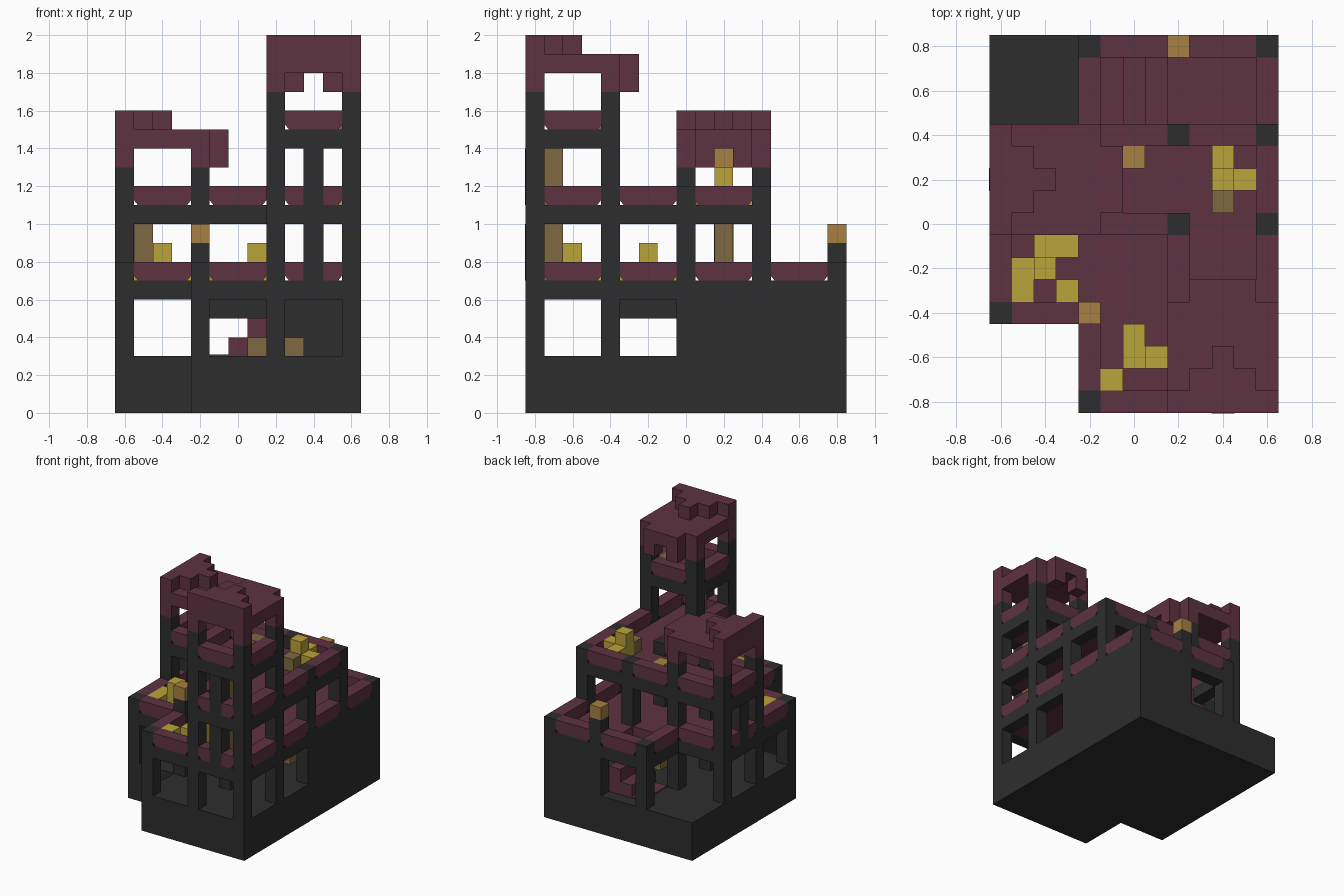
import bpy, bmesh
from mathutils import Vector

cube = bpy.data.objects.get("Cube")
if cube:
    bpy.data.objects.remove(cube, do_unlink=True)


def material(name, rgb):
    m = bpy.data.materials.new(name)
    m.use_nodes = True
    m.diffuse_color = (*rgb, 1)
    m.node_tree.nodes["Principled BSDF"].inputs["Base Color"].default_value = (*rgb, 1)
    return m


DARK = material("charcoal", (.027, .027, .027))
PLUM = material("plum", (.112, .032, .054))
GOLD = material("gold", (.5, .366, .042))
TAN = material("tan", (.38, .216, .054))
BROWN = material("brown", (.216, .138, .054))

parts = {}


def part(name, mat):
    return parts.setdefault(name, (mat, bmesh.new()))[1]


def box(name, mat, x0, x1, y0, y1, z0, z1):
    bm = part(name, mat)
    size = Vector((x1 - x0, y1 - y0, z1 - z0))
    mid = Vector((x0 + x1, y0 + y1, z0 + z1)) / 2
    for v in bmesh.ops.create_cube(bm, size=1)["verts"]:
        v.co = v.co * size + mid


def block(name, mat, x, y, z0, z1):
    box(name, mat, x - .05, x + .05, y - .05, y + .05, z0, z1)


def gx(i):
    return -.6 + .4 * i


def gy(j):
    return -.8 + .4 * j


# An edge is (axis, i, j): it starts at node i, j and runs along the axis
def cell_edges(c):
    i, j = c
    return [("x", i, j), ("x", i, j + 1), ("y", i, j), ("y", i + 1, j)]


def bar(name, mat, edge, z0, z1):
    axis, i, j = edge
    x, y = gx(i), gy(j)
    if axis == "x":
        box(name, mat, x + .05, x + .35, y - .05, y + .05, z0, z1)
    else:
        box(name, mat, x - .05, x + .05, y + .05, y + .35, z0, z1)


# Parapet with clipped lower corners
def parapet(edge, z):
    axis, i, j = edge
    bm = part("parapets", PLUM)
    profile = [(.05, .1), (.05, .025), (.07, 0), (.33, 0), (.35, .025), (.35, .1)]

    def place(u, w, h):
        x, y = gx(i), gy(j)
        return (x + u, y + w, z + h) if axis == "x" else (x + w, y + u, z + h)

    face = bm.faces.new([bm.verts.new(place(u, -.05, h)) for u, h in profile])
    new = bmesh.ops.extrude_face_region(bm, geom=[face])["geom"]
    shift = (0, .1, 0) if axis == "x" else (.1, 0, 0)
    bmesh.ops.translate(bm, vec=shift, verts=[g for g in new if isinstance(g, bmesh.types.BMVert)])


# One storey: posts, beams, floor slab above and parapets round the rim
def storey(cells, z, holes=()):
    count = {}
    for c in cells:
        for e in cell_edges(c):
            count[e] = count.get(e, 0) + 1
        if c not in holes:
            x, y = gx(c[0]), gy(c[1])
            box("floor_slabs", PLUM, x + .05, x + .35, y + .05, y + .35, z + .3, z + .4)
    nodes = {(i + a, j + b) for i, j in cells for a in (0, 1) for b in (0, 1)}
    for i, j in sorted(nodes):
        block("posts", DARK, gx(i), gy(j), z, z + .5)
    for e, n in count.items():
        if n == 1:
            bar("rim_beams", DARK, e, z + .3, z + .4)
            parapet(e, z + .4)
        else:
            bar("inner_beams", PLUM, e, z + .3, z + .4)


# Broken crown: short posts, roof, stepped ridge on the outer side, overhang inside
def crown(cx, cy, z, out):
    out = Vector(out)
    side = Vector((-out.y, out.x))
    for a in (-.2, .2):
        for b in (-.2, .2):
            block("crown_posts", DARK, cx + a, cy + b, z, z + .2)
            block("crown_caps", PLUM, cx + a, cy + b, z + .2, z + .3)
    box("crown_roofs", PLUM, cx - .25, cx + .25, cy - .25, cy + .25, z + .3, z + .4)
    for s in range(-2, 3):
        for k in range(3 - abs(s)):
            p = side * s * .1 + out * (.2 - k * .1)
            block("crown_ridges", PLUM, cx + p.x, cy + p.y, z + .4, z + .5)
        if abs(s) < 2:
            p = side * s * .1 - out * .3
            block("crown_overhangs", PLUM, cx + p.x, cy + p.y, z + (.2 if s else .3), z + .4)


# Plinth
box("plinth", DARK, -.25, .65, -.85, .85, 0, .3)
box("plinth_wing", DARK, -.65, -.25, -.45, .85, 0, .3)

# Storeys
ground = [(i, j) for i in range(3) for j in range(4) if (i, j) not in ((0, 0), (0, 3))]
storey(ground, .3, holes=[(1, 3)])
storey([(2, 0), (2, 1), (2, 2), (1, 2), (0, 2)], .7)
storey([(2, 0)], 1.1)
crown(.4, -.6, 1.5, (0, -1))
crown(-.4, .2, 1.1, (-1, 0))

# Closed ground walls and low inner lintels
for e in (("y", 3, 2), ("y", 3, 3), ("x", 2, 4)):
    bar("ground_walls", DARK, e, .3, .6)
for e in (("x", 1, 2), ("y", 1, 1)):
    bar("inner_lintels", DARK, e, .5, .6)

# Window mullions with a brown shutter column behind each
for x, y, dx, dy, z in ((.4, -.8, 0, .1, .7), (.4, -.8, 0, .1, 1.1), (-.6, .2, .1, 0, .7)):
    box("mullions", DARK, x - .052, x + .052, y - .052, y + .052, z, z + .3)
    block("shutter_columns", BROWN, x + dx, y + dy, z, z + .3)

# Taller posts with tan caps, and other tan blocks
for x, y in ((-.2, -.4), (.2, .8)):
    block("tall_posts", DARK, x, y, .8, .9)
    block("tan_caps", TAN, x, y, .9, 1)
block("roof_crate", TAN, 0, .3, 1.1, 1.2)
block("hanging_lamp", TAN, -.2, .2, 1.3, 1.4)

# Stair to the rear terrace
for k, top in enumerate((.31, .4, .5)):
    x = -.1 + .1 * k
    box("stair", PLUM, x - .05, x + .05, .45, .75, .3, top)

# Brown crates
for x, y, z in ((.1, .2, .3), (.3, .2, .3), (.4, .1, 1.1), (.5, -.5, 1.5)):
    block("crates", BROWN, x, y, z, z + .1)

# Gold piles: centre block is two high
piles = [
    (.7, (-.4, -.2), [(-.4, -.1), (-.3, -.1), (-.5, -.2), (-.5, -.3), (-.3, -.3)]),
    (.7, (.1, -.6), [(0, -.5), (0, -.6), (-.1, -.7)]),
    (1.1, (.4, .2), [(.4, .3), (.5, .2)]),
]
for z, peak, rest in piles:
    block("gold_piles", GOLD, *peak, z, z + .2)
    for p in rest:
        block("gold_piles", GOLD, *p, z, z + .1)

# Turn the collected parts into objects
for name, (mat, bm) in parts.items():
    bmesh.ops.recalc_face_normals(bm, faces=bm.faces)
    mesh = bpy.data.meshes.new(name)
    bm.to_mesh(mesh)
    bm.free()
    mesh.materials.append(mat)
    bpy.context.scene.collection.objects.link(bpy.data.objects.new(name, mesh))
